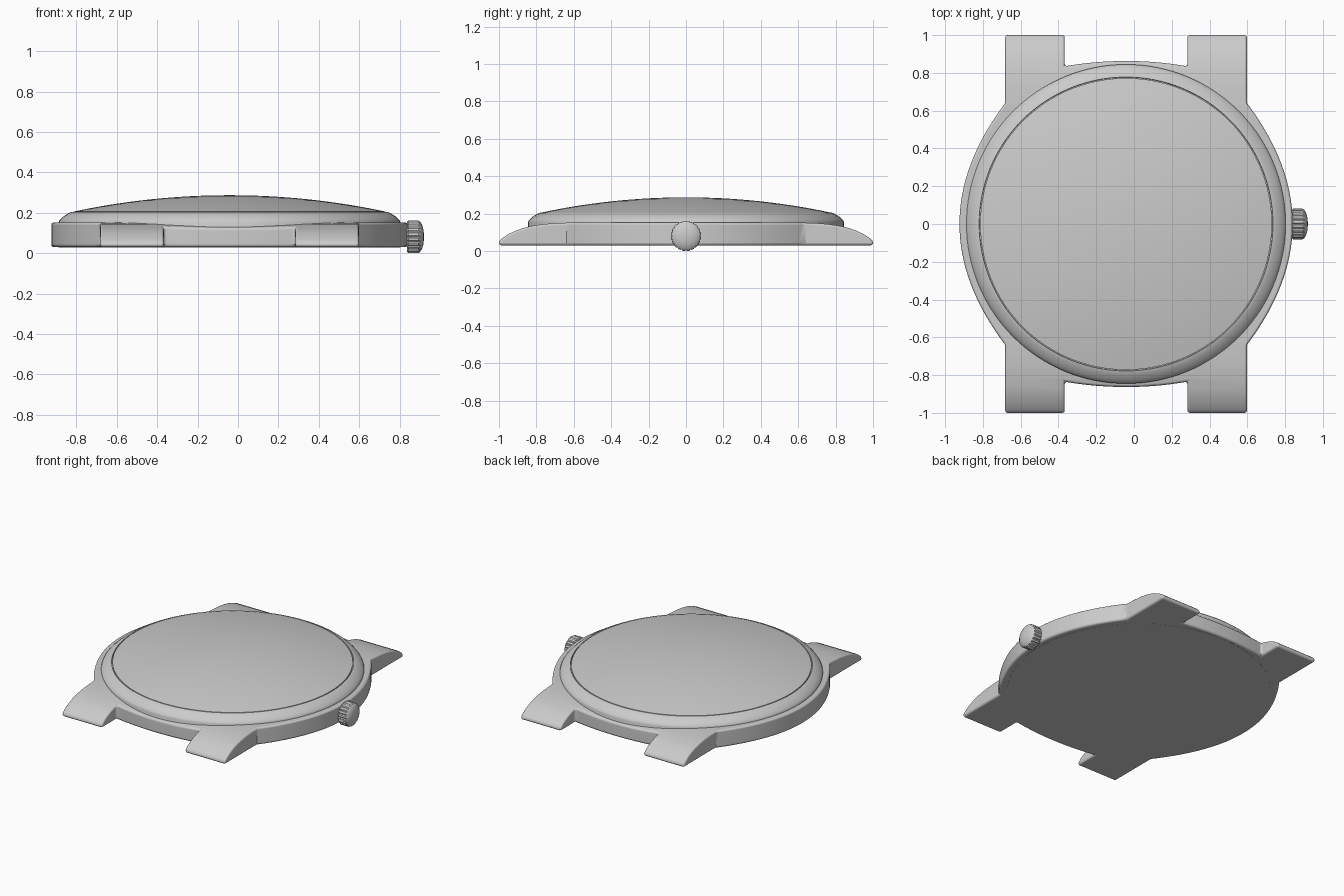
import bpy, bmesh, math
from mathutils import Matrix

if "Cube" in bpy.data.objects:
    bpy.data.objects.remove(bpy.data.objects["Cube"])

CX = -0.042          # centre of the round case
BOTTOM = 0.03


def make_object(name, bm, smooth=35):
    bmesh.ops.recalc_face_normals(bm, faces=bm.faces)
    mesh = bpy.data.meshes.new(name)
    bm.to_mesh(mesh)
    bm.free()
    obj = bpy.data.objects.new(name, mesh)
    bpy.context.collection.objects.link(obj)
    activate(obj)
    bpy.ops.object.shade_smooth_by_angle(angle=math.radians(smooth))
    return obj


def activate(obj):
    bpy.ops.object.select_all(action='DESELECT')
    obj.select_set(True)
    bpy.context.view_layer.objects.active = obj


def prism(name, points, offset):
    bm = bmesh.new()
    face = bm.faces.new([bm.verts.new(p) for p in points])
    new = bmesh.ops.extrude_face_region(bm, geom=[face])['geom']
    bmesh.ops.translate(bm, vec=offset, verts=[v for v in new if isinstance(v, bmesh.types.BMVert)])
    return make_object(name, bm)


def lathe(name, profile, steps=96, matrix=Matrix(), ripple=None, smooth=35):
    """Revolve (radius, height) points about z; ripple scales odd columns of chosen rings."""
    bm = bmesh.new()
    rings = []
    for k, (r, z) in enumerate(profile):
        if r == 0:
            rings.append([bm.verts.new((0, 0, z))] * steps)
            continue
        ring = []
        for i in range(steps):
            a = 2 * math.pi * i / steps
            q = r * (ripple[1] if ripple and k in ripple[0] and i % 4 == 0 else 1)
            ring.append(bm.verts.new((q * math.cos(a), q * math.sin(a), z)))
        rings.append(ring)
    for lo, hi in zip(rings, rings[1:]):
        for i in range(steps):
            j = (i + 1) % steps
            bm.faces.new(list(dict.fromkeys((lo[i], lo[j], hi[j], hi[i]))))
    bm.transform(matrix)
    return make_object(name, bm, smooth)


# Case outline: one quarter from the right side round to the top, then mirrored
quarter = []
for i in range(17):
    y = 0.64 * i / 16
    quarter.append((0.882 - 0.242 * (y / 0.64) ** 2, y))
quarter += [(0.64, 1.0), (0.325, 1.0)]
for i in range(9):
    u = 0.325 * (1 - i / 8)
    quarter.append((u, 0.863 - 0.028 * (u / 0.325) ** 2))
half = quarter + [(-u, y) for u, y in quarter[-2::-1]]
outline = half + [(u, -y) for u, y in half[-2:0:-1]]
case = prism("case", [(CX + u, y, BOTTOM) for u, y in outline], (0, 0, 0.2))

# Side profile that rounds the lugs down towards their tips
slope = [(0.62, 0.152), (0.70, 0.149), (0.76, 0.144), (0.82, 0.135), (0.87, 0.123),
         (0.91, 0.109), (0.95, 0.09), (0.98, 0.07), (1.0, 0.053), (1.01, 0.044), (1.01, -0.1)]
side = slope + [(-y, z) for y, z in slope[::-1]]
cutter = prism("lug_slope_cutter", [(-1.2, y, z) for y, z in side], (2.4, 0, 0))
cutter.hide_render = True

activate(case)
cut = case.modifiers.new("lug_slope", 'BOOLEAN')
cut.operation = 'INTERSECT'
cut.solver = 'EXACT'
cut.object = cutter
bevel = case.modifiers.new("soft_edges", 'BEVEL')
bevel.width = 0.013
bevel.segments = 3
bevel.limit_method = 'ANGLE'
bevel.angle_limit = math.radians(42)
bevel.use_clamp_overlap = False
for name in ("lug_slope", "soft_edges"):
    bpy.ops.object.modifier_apply(modifier=name)
bpy.data.objects.remove(cutter)
activate(case)
bpy.ops.object.shade_smooth_by_angle(angle=math.radians(35))
case.modifiers.new("flat_faces", 'WEIGHTED_NORMAL').keep_sharp = True

# Bezel ring with the closed case back beneath it
place = Matrix.Translation((CX, 0, 0))
lathe("bezel_and_back", [(0, 0.029), (0.845, 0.029), (0.845, 0.155), (0.841, 0.164),
                         (0.83, 0.175), (0.815, 0.187), (0.798, 0.197), (0.783, 0.204),
                         (0.778, 0.205), (0.776, 0.195), (0.76, 0.195)], 128, place)

# Domed crystal: a shallow spherical cap
rim, rise = 0.772, 0.081
R = (rim ** 2 + rise ** 2) / (2 * rise)
dome = [(0.772, 0.19)]
for i in range(13):
    r = rim * (1 - i / 12)
    dome.append((r, 0.206 + rise - R + math.sqrt(R * R - r * r)))
lathe("crystal", dome, 128, place)

# Knurled winding crown with a rounded cap, on a short stem
to_x = Matrix.Translation((0, 0, 0.081)) @ Matrix.Rotation(math.pi / 2, 4, 'Y')
lathe("crown", [(0, 0.836), (0.074, 0.836), (0.081, 0.843), (0.081, 0.892), (0.076, 0.9),
                (0.06, 0.911), (0.035, 0.918), (0, 0.921)], 80, to_x, ((1, 2, 3), 0.93), 25)
lathe("crown_stem", [(0, 0.78), (0.035, 0.78), (0.035, 0.84), (0, 0.84)], 32, to_x)
